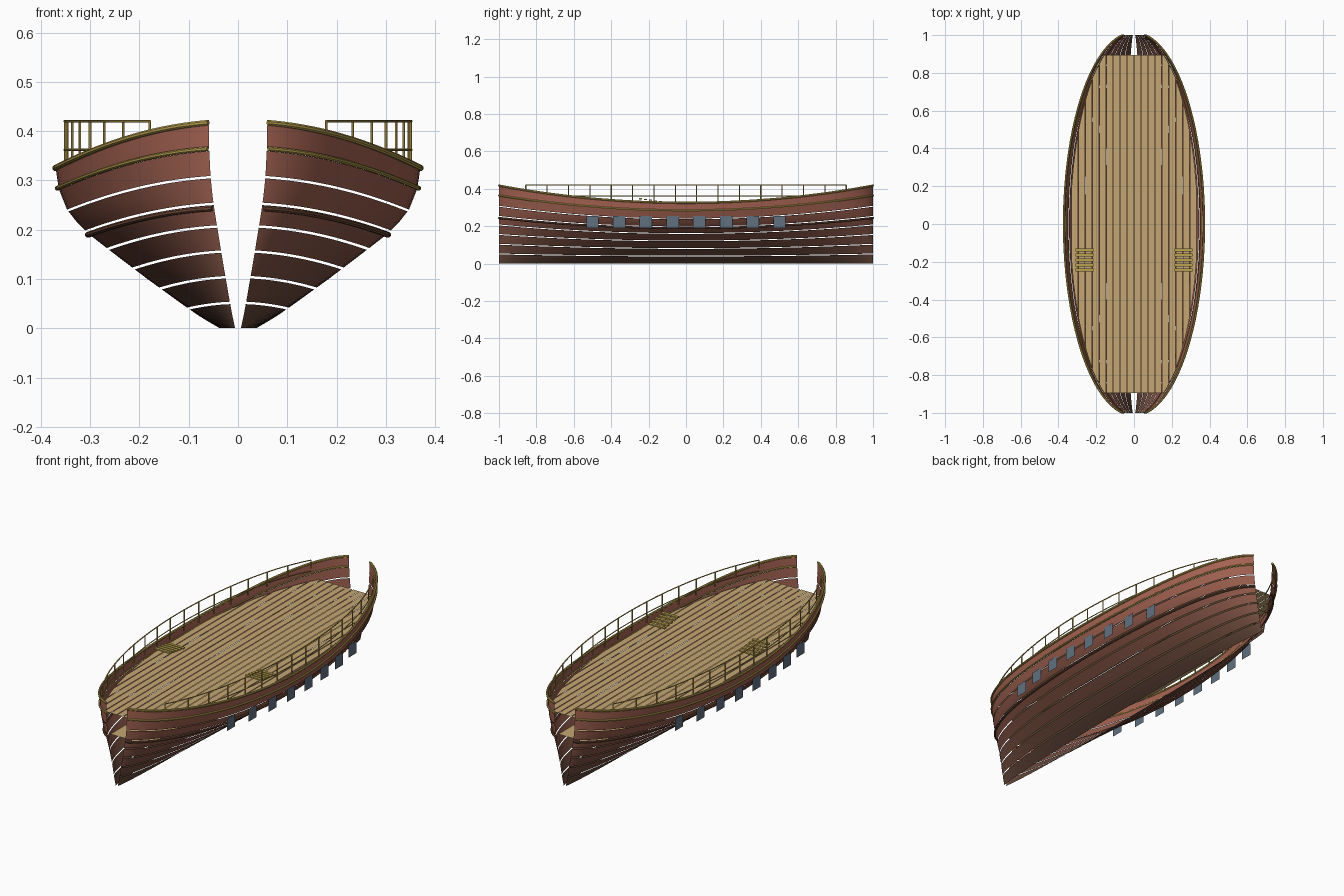
import bpy, bmesh, math

if "Cube" in bpy.data.objects:
    bpy.data.objects.remove(bpy.data.objects["Cube"])

# Hull section: height fraction -> width fraction
SEC = [(0, .10), (.07, .205), (.145, .30), (.31, .50), (.47, .685), (.585, .815), (.66, .882), (.74, .937),
       (.87, .983), (1, 1)]
DECK_Z = .31


def sec(t):
    for (a, p), (b, q) in zip(SEC, SEC[1:]):
        if t <= b:
            return p + (q - p) * (t - a) / (b - a)
    return 1


def width(y):
    return .37 * math.sqrt(max(0, 1 - (.987 * y) ** 2))


def sheer(y):
    return .325 + .092 * y * y


def hull(y, t, out=0):
    return (width(y) * sec(t) + out, y, sheer(y) * t)


def mat(name, c):
    m = bpy.data.materials.new(name)
    m.diffuse_color = (*c, 1)
    m.use_nodes = True
    m.node_tree.nodes["Principled BSDF"].inputs["Base Color"].default_value = m.diffuse_color
    return m


gold = mat("gilded wood", (.50, .36, .08))
wale_m = mat("dark wale", (.17, .07, .04))
deck_m = mat("deck wood", (.56, .38, .17))
port_m = mat("port grey", (.12, .16, .21))


def finish(o, m, mirror=True):
    bpy.context.collection.objects.link(o)
    o.data.materials.append(m)
    if mirror:
        o.modifiers.new("mirror", 'MIRROR').use_axis = (True, False, False)
    return o


def mesh(name, verts, faces, m, mirror=True, smooth=False):
    me = bpy.data.meshes.new(name)
    me.from_pydata(verts, [], faces)
    for p in me.polygons:
        p.use_smooth = smooth
    return finish(bpy.data.objects.new(name, me), m, mirror)


def tube(name, paths, r, m, sides=8):
    # Round bars swept along one or more paths, mirrored to both sides
    verts, faces = [], []
    for pts in paths:
        base, n = len(verts), len(pts)
        for i, p in enumerate(pts):
            a, b = pts[max(i - 1, 0)], pts[min(i + 1, n - 1)]
            d = [b[k] - a[k] for k in range(3)]
            vertical = abs(d[2]) > abs(d[0]) + abs(d[1])
            h = math.hypot(d[0], d[1]) or 1
            u = (1, 0, 0) if vertical else (d[1] / h, -d[0] / h, 0)
            v = (0, 1, 0) if vertical else (0, 0, 1)
            for s in range(sides):
                ang = 2 * math.pi * (s + .5) / sides
                verts.append([p[k] + r * (math.cos(ang) * u[k] + math.sin(ang) * v[k]) for k in range(3)])
        for i in range(n - 1):
            for s in range(sides):
                q, w = base + i * sides, (s + 1) % sides
                faces.append((q + s, q + sides + s, q + sides + w, q + w))
        faces.append(tuple(base + s for s in range(sides)))
        faces.append(tuple(base + (n - 1) * sides + s for s in range(sides))[::-1])
    o = mesh(name, verts, faces, m)
    bm = bmesh.new()
    bm.from_mesh(o.data)
    bmesh.ops.recalc_face_normals(bm, faces=bm.faces)
    bm.to_mesh(o.data)
    bm.free()
    return o


N = 48
YS = [math.sin(math.pi * (i / N - .5)) for i in range(N + 1)]

# Hull strakes with open seams
SEAMS = [0, .123, .248, .373, .495, .605, .735, .868, 1]
for k in range(8):
    lo = SEAMS[k] + (.006 if k else 0)
    hi = SEAMS[k + 1] - (.006 if k < 7 else 0)
    f = k / 7
    m = mat(f"strake wood {k}", (.12 + .26 * f, .06 + .065 * f, .04 + .045 * f))
    R = 4
    verts = [hull(y, lo + (hi - lo) * j / R) for y in YS for j in range(R + 1)]
    faces = [(i * (R + 1) + j, (i + 1) * (R + 1) + j, (i + 1) * (R + 1) + j + 1, i * (R + 1) + j + 1)
             for i in range(N) for j in range(R)]
    mesh(f"hull_strake_{k + 1}", verts, faces, m, smooth=True)

# Trim rails along the hull
tube("cap_rail", [[hull(y, 1, .001) for y in YS]], .006, gold)
tube("upper_trim", [[hull(y, .873, .003) for y in YS]], .005, gold)
tube("wale", [[hull(y, .583, .004) for y in YS]], .006, wale_m)

# Deck planks trimmed to the hull plan
step = .0368
verts, faces = [], []


def reach(x):
    s = 1 - (x / (.37 * .91)) ** 2
    return min(.895, math.sqrt(max(0, s)) / .987)


for k in range(-9, 9):
    a, b = k * step + .0015, (k + 1) * step - .0015
    xs = [a + (b - a) * i / 4 for i in range(5)]
    n = len(verts)
    verts += [(x, -reach(x), DECK_Z) for x in xs] + [(x, reach(x), DECK_Z) for x in reversed(xs)]
    faces.append(tuple(range(n, n + 10)))
mesh("deck_planks", verts, faces, deck_m, mirror=False)

# Lower deck seen through the seams
mesh("lower_deck", [(-.11, -.895, .2), (.11, -.895, .2), (.11, .895, .2), (-.11, .895, .2)], [(0, 1, 2, 3)],
     deck_m, mirror=False)

# Railing above the bulwark
RY = [-.857 + 1.714 * i / 15 for i in range(16)]
RL = [-.857 + 1.714 * i / 45 for i in range(46)]


def rail(y, z):
    return (width(y) - .0185, y, z)


tube("railing_top", [[rail(y, .42) for y in RL]], .003, gold, 6)
tube("railing_middle", [[rail(y, .362) for y in RL]], .0025, gold, 6)
tube("railing_posts", [[rail(y, sheer(y) - .015), rail(y, .42)] for y in RY], .003, gold, 6)

# Gun port lids
verts, faces = [], []
for i in range(8):
    y, h = -.5 + i / 7, .033
    x, n = width(y) * .965, len(verts)
    verts += [(x, y - h, .19), (x, y + h, .19), (x, y + h, .255), (x, y - h, .255)]
    faces.append((n, n + 1, n + 2, n + 3))
mesh("gun_port_lids", verts, faces, port_m)

# Deck stairs
bm = bmesh.new()
for i in range(5):
    r = bmesh.ops.create_cube(bm, size=1)["verts"]
    bmesh.ops.scale(bm, vec=(.095, .015, .007), verts=r)
    bmesh.ops.translate(bm, vec=(.262, -.137 - i * .0265, DECK_Z + .02 + i * .004), verts=r)
me = bpy.data.meshes.new("stair_treads")
bm.to_mesh(me)
bm.free()
finish(bpy.data.objects.new("stair_treads", me), gold)
